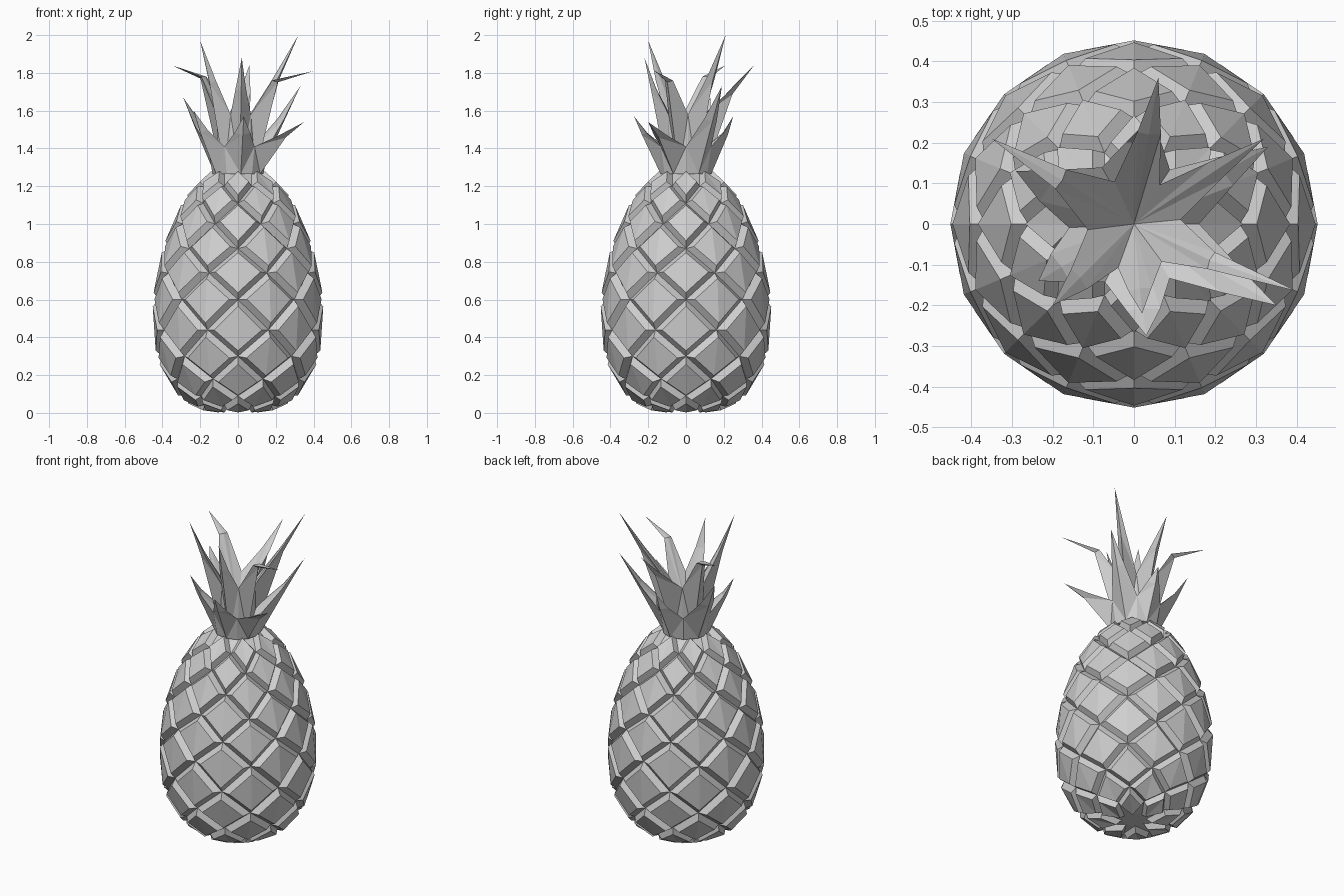
import bpy, bmesh, math
from mathutils import Vector

cube = bpy.data.objects.get("Cube")
if cube:
    bpy.data.objects.remove(cube, do_unlink=True)

grey = bpy.data.materials.new("plain_grey")
grey.use_nodes = True
GREY = (0.62, 0.62, 0.62, 1)
grey.diffuse_color = GREY
grey.node_tree.nodes["Principled BSDF"].inputs["Base Color"].default_value = GREY


def polar(r, angle, z):
    return Vector((r * math.cos(angle), r * math.sin(angle), z))


def make_object(name, polygons):
    """Build one flat-shaded object from a list of corner lists."""
    bm = bmesh.new()
    for corners in polygons:
        bm.faces.new([bm.verts.new(p) for p in corners])
    bmesh.ops.remove_doubles(bm, verts=bm.verts, dist=0.0005)
    bmesh.ops.recalc_face_normals(bm, faces=bm.faces)
    mesh = bpy.data.meshes.new(name)
    bm.to_mesh(mesh)
    bm.free()
    mesh.materials.append(grey)
    obj = bpy.data.objects.new(name, mesh)
    bpy.context.collection.objects.link(obj)


# Fruit body: staggered rings, with a raised diamond scale round each ring point
SIDES = 8
STEP = math.pi / SIDES
profile = [(0.07, 0.03), (0.19, 0.045), (0.275, 0.09), (0.345, 0.18),
           (0.4, 0.3), (0.422, 0.44), (0.42, 0.6), (0.4, 0.74), (0.365, 0.87),
           (0.315, 1.0), (0.26, 1.11), (0.19, 1.2), (0.1, 1.27)]


def ring_point(row, half_step):
    r, z = profile[row]
    return polar(r, half_step * STEP - math.pi / 2, z)


def scale_faces(bottom, right, top, left):
    """Raised diamond with a vertical ridge and sloping sides."""
    base = [bottom, right, top, left]
    centre = sum(base, Vector()) / 4
    normal = (right - left).cross(top - bottom).normalized()
    height = min(0.036, 0.16 * (top - bottom).length)
    raised = [centre + (p - centre) * 0.78 + normal * height for p in base]
    faces = [[base[i], base[(i + 1) % 4], raised[(i + 1) % 4], raised[i]]
             for i in range(4)]
    b, r, t, l = raised
    return faces + [[b, r, t], [b, t, l]]


body = []
last = len(profile) - 1
for row in range(1, last):
    for i in range(SIDES):
        mid = 2 * i + (row + 1) % 2
        body += scale_faces(ring_point(row - 1, mid), ring_point(row, mid + 1),
                            ring_point(row + 1, mid), ring_point(row, mid - 1))

# Close the two ends with triangles and a cap
for end, inner in ((0, 1), (last, last - 1)):
    start = end % 2
    cap = [ring_point(end, 2 * i + start) for i in range(SIDES)]
    body.append(cap)
    for i in range(SIDES):
        body.append([cap[i], cap[(i + 1) % SIDES],
                     ring_point(inner, 2 * i + start + 1)])
make_object("fruit_body", body)


# Crown: nested star-shaped funnels of pointed, ridged leaves
def crown(name, tips, knees, base_r, base_z, valley_r, valley_z, heart_z):
    tips = [Vector(t) for t in tips]
    n = len(tips)
    angles = [math.atan2(t.y, t.x) % math.tau for t in tips]
    heart = Vector((0, 0, heart_z))
    faces = [[polar(base_r, a, base_z) for a in angles]]

    def gap(i):
        a, b = angles[i % n], angles[(i + 1) % n]
        return a + ((b - a) % math.tau) / 2

    for i, tip in enumerate(tips):
        lo, hi = gap(i - 1), gap(i)
        bl, br = polar(base_r, lo, base_z), polar(base_r, hi, base_z)
        bm = polar(base_r, angles[i], base_z)
        vl, vr = polar(valley_r, lo, valley_z), polar(valley_r, hi, valley_z)
        # Knee section: halfway up, or at the given bend
        root = polar(valley_r, angles[i], valley_z)
        bend = knees.get(i)
        knee = Vector(bend) if bend else root.lerp(tip, 0.45)
        half = (vr - vl) * (0.2 if bend else 0.26)
        out = polar(0.022, angles[i], -0.01)
        kl, kr, ko, ki = knee - half, knee + half, knee + out, knee - out * 0.2
        faces += [[bl, bm, vl], [bm, ko, vl], [bm, br, vr], [bm, vr, ko],
                  [vl, ko, kl], [vr, kr, ko], [kl, ko, tip], [ko, kr, tip],
                  [heart, vl, kl], [heart, kl, ki], [heart, ki, kr],
                  [heart, kr, vr], [ki, kl, tip], [ki, tip, kr]]
    faces[0] = [polar(base_r, a, base_z) for i in range(n)
                for a in (angles[i], gap(i))]
    make_object(name, faces)


crown("inner_crown_leaves",
      [(0.32, 0.21, 2.0), (0.06, 0.36, 1.84), (-0.35, 0.21, 1.84),
       (-0.2, -0.2, 1.97), (0.02, -0.22, 1.88), (0.4, -0.165, 1.81)],
      {2: (-0.18, 0.11, 1.78), 5: (0.19, -0.09, 1.76)},
      0.1, 1.27, 0.115, 1.58, 1.42)
crown("outer_crown_leaves",
      [(0.33, 0.19, 1.73), (0.03, 0.25, 1.57), (-0.29, 0.13, 1.67),
       (-0.235, -0.14, 1.6), (0.03, -0.275, 1.57), (0.35, -0.2, 1.54)],
      {}, 0.135, 1.265, 0.16, 1.41, 1.32)
